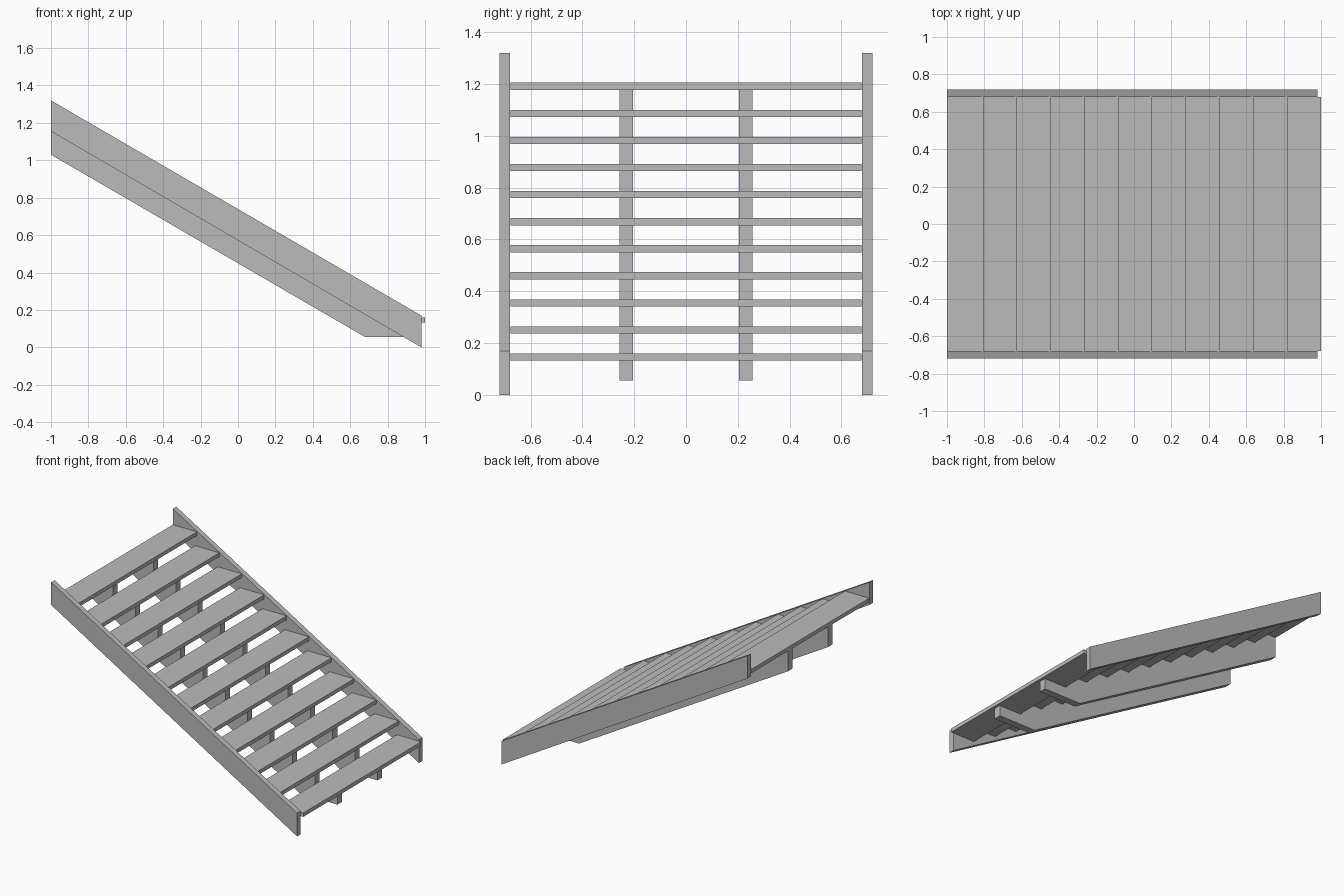
import bpy
import bmesh

cube = bpy.data.objects.get("Cube")
if cube:
    bpy.data.objects.remove(cube, do_unlink=True)

grey = bpy.data.materials.new("plain grey")
grey.use_nodes = True
colour = (0.5, 0.5, 0.5, 1)
grey.diffuse_color = colour
grey.node_tree.nodes["Principled BSDF"].inputs["Base Color"].default_value = colour


def extrude_profile(name, profile, y0, y1):
    """Solid from an x-z outline, extruded along y."""
    bm = bmesh.new()
    face = bm.faces.new([bm.verts.new((x, y0, z)) for x, z in profile])
    result = bmesh.ops.extrude_face_region(bm, geom=[face])
    moved = [v for v in result["geom"] if isinstance(v, bmesh.types.BMVert)]
    bmesh.ops.translate(bm, verts=moved, vec=(0, y1 - y0, 0))
    bmesh.ops.recalc_face_normals(bm, faces=bm.faces)
    mesh = bpy.data.meshes.new(name)
    bm.to_mesh(mesh)
    bm.free()
    mesh.materials.append(grey)
    obj = bpy.data.objects.new(name, mesh)
    bpy.context.collection.objects.link(obj)
    return obj


STEPS = 11
RUN, RISE = 0.1805, 0.1045
DEPTH, THICK = 0.195, 0.028
NOSING = 0.02
FIRST_X, FIRST_TOP = -0.805, 1.205

# Treads, from the top step down
treads = [(FIRST_X + i * RUN, FIRST_TOP - i * RISE) for i in range(STEPS)]
for i, (front, top) in enumerate(treads):
    back, under = front - DEPTH, top - THICK
    extrude_profile(f"tread_{i + 1}",
                    [(back, under), (front, under), (front, top), (back, top)],
                    -0.678, 0.678)

# Sawtooth outline that carries the treads
saw = [(-1, 1.03), (-1, FIRST_TOP - THICK)]
for i, (front, top) in enumerate(treads):
    riser = front - NOSING
    foot = treads[i + 1][1] - THICK if i + 1 < STEPS else 0.055
    if i:
        saw.append((treads[i - 1][0] - NOSING, top - THICK))
    saw += [(riser, top - THICK), (riser, foot)]
saw.append((0.68, 0.055))
# Drop repeated corners
saw = [p for i, p in enumerate(saw) if i == 0 or p != saw[i - 1]]

# Side boards and inner stringers on both sides
board = [(-1, 1.155), (-1, 1.32), (0.98, 0.17), (0.98, 0)]
for side, s in (("right", -1), ("left", 1)):
    extrude_profile(f"side_board_{side}", board, s * 0.68, s * 0.72)
    extrude_profile(f"inner_stringer_{side}", saw, s * 0.205, s * 0.257)
